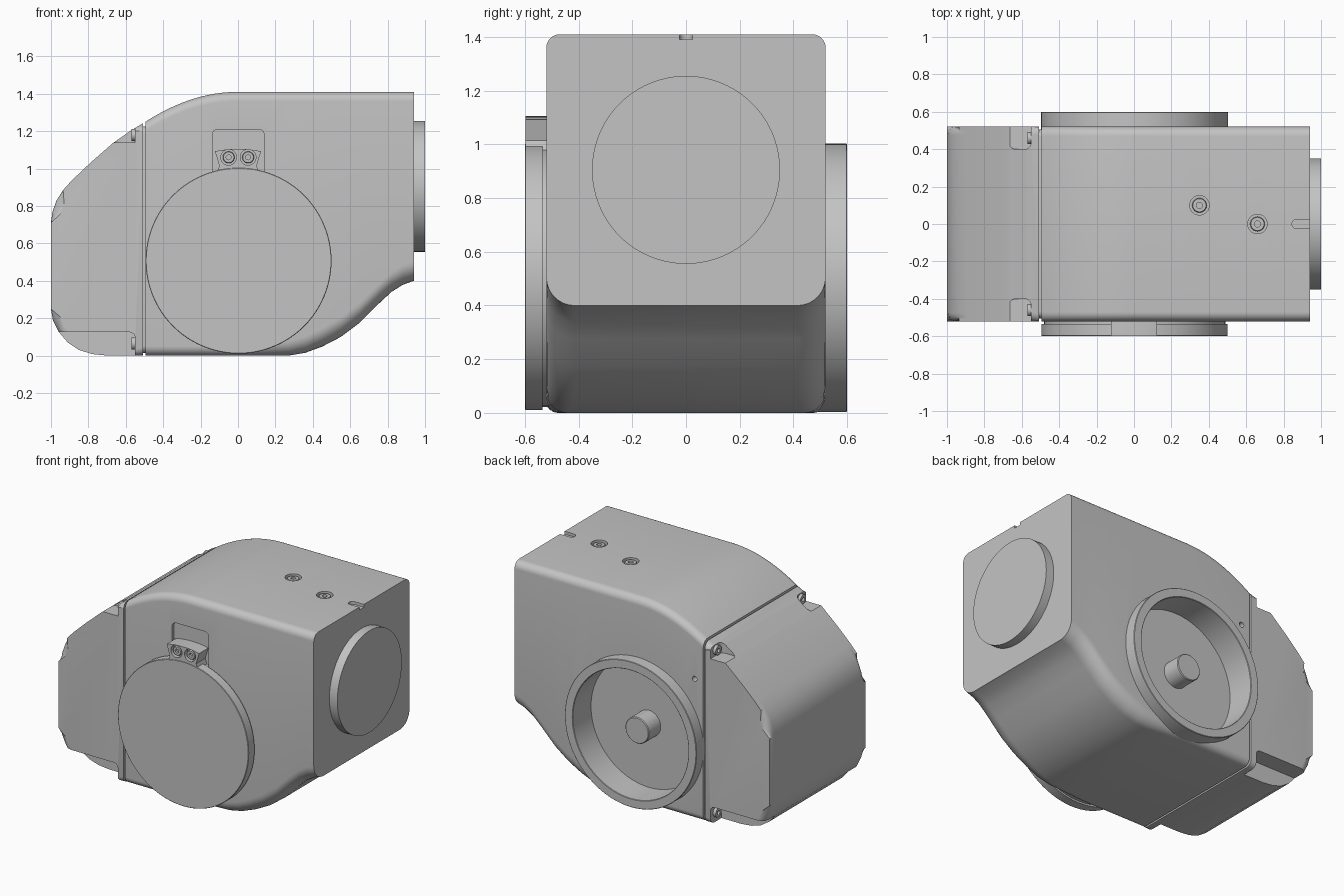
import bpy, bmesh, math
from mathutils import Vector, Matrix

if "Cube" in bpy.data.objects:
    bpy.data.objects.remove(bpy.data.objects["Cube"], do_unlink=True)

GREY = (0.55, 0.55, 0.55, 1)
mat = bpy.data.materials.new("cast grey")
mat.use_nodes = True
mat.diffuse_color = GREY
mat.node_tree.nodes["Principled BSDF"].inputs["Base Color"].default_value = GREY


def finish(name, bm):
    bmesh.ops.recalc_face_normals(bm, faces=bm.faces)
    mesh = bpy.data.meshes.new(name)
    bm.to_mesh(mesh)
    bm.free()
    mesh.materials.append(mat)
    ob = bpy.data.objects.new(name, mesh)
    bpy.context.collection.objects.link(ob)
    return ob


def loft(bm, rings, closed_ends=True):
    rows = [[bm.verts.new(p) for p in ring] for ring in rings]
    n = len(rows[0])
    for a, b in zip(rows, rows[1:]):
        for i in range(n):
            j = (i + 1) % n
            bm.faces.new((a[i], a[j], b[j], b[i]))
    if closed_ends:
        bm.faces.new(rows[0])
        bm.faces.new(rows[-1])


def prism(name, pts, y0, y1, rim=0, keep_x=None):
    """Extrude an XZ outline along y; round its rims except along x = keep_x."""
    bm = bmesh.new()
    loft(bm, [[(x, y, z) for x, z in pts] for y in (y0, y1)])
    if rim:
        edges = []
        for e in bm.edges:
            a, b = (v.co for v in e.verts)
            on_seam = keep_x is not None and max(abs(a.x - keep_x), abs(b.x - keep_x)) < 1e-4
            if abs(a.y - b.y) < 1e-5 and not on_seam:
                edges.append(e)
        bmesh.ops.bevel(bm, geom=edges, offset=rim, segments=6, profile=0.5, affect='EDGES')
    return finish(name, bm)


def lathe(name, profile, loc, axis, seg=32):
    """Spin (radius, height) points about an axis through loc."""
    bm = bmesh.new()
    turn = Vector(axis).to_track_quat('Z', 'Y').to_matrix()
    rings = []
    for r, h in profile:
        rings.append([turn @ Vector((r * math.cos(k * math.tau / seg),
                                     r * math.sin(k * math.tau / seg), h)) + Vector(loc)
                      for k in range(seg)])
    loft(bm, rings)
    return finish(name, bm)


def rounded_box(name, lo, hi, radius, axis):
    """Box whose edges parallel to the given axis are rounded."""
    bm = bmesh.new()
    lo, hi = Vector(lo), Vector(hi)
    bmesh.ops.create_cube(bm, size=1, matrix=Matrix.Translation((lo + hi) / 2)
                          @ Matrix.Diagonal((*(hi - lo), 1)))
    if radius:
        edges = [e for e in bm.edges
                 if abs((e.verts[0].co - e.verts[1].co)[axis]) > 1e-5]
        bmesh.ops.bevel(bm, geom=edges, offset=radius, segments=6, profile=0.5, affect='EDGES')
    return finish(name, bm)


def cut(target, cutter):
    cutter.hide_render = True
    mod = target.modifiers.new("cut", 'BOOLEAN')
    mod.operation, mod.solver, mod.object = 'DIFFERENCE', 'EXACT', cutter
    bpy.context.view_layer.objects.active = target
    bpy.ops.object.modifier_apply(modifier=mod.name)
    bpy.data.objects.remove(cutter, do_unlink=True)


def screw(name, target, loc, axis, r):
    """Countersunk socket screw set in a round hole."""
    d = 0.03
    cut(target, lathe("hole", [(r, -d), (r, d)], loc, axis))
    k = 0.75 * r
    lathe(name, [(k, -d - 0.005), (k, -0.012), (0.9 * k, -0.006), (0.42 * k, -0.006),
                 (0.42 * k, -0.022), (0.001, -0.022)], loc, axis, 24)


W = 0.52          # half width of the housing
SEAM = -0.495     # where the end cap meets the housing

# Main housing: rounded sections lofted along x
belly = [(SEAM, 0), (0.27, 0), (0.36, 0.015), (0.45, 0.048), (0.55, 0.1), (0.65, 0.175),
         (0.75, 0.275), (0.82, 0.34), (0.88, 0.378), (0.94, 0.4)]


def bottom(x):
    for (x0, z0), (x1, z1) in zip(belly, belly[1:]):
        if x <= x1:
            return z0 + (z1 - z0) * (x - x0) / (x1 - x0)
    return belly[-1][1]


def section(x):
    zt = 1.41 - 0.16 * (min(x, 0) / SEAM) ** 2
    zb = bottom(x)
    rb = 0.05 + 0.055 * min(max(x / 0.5, 0), 1)
    pts = []
    corners = [(1, zt, -1, 0.05), (-1, zt, -1, 0.05), (-1, zb, 1, rb), (1, zb, 1, rb)]
    for q, (side, z, inward, r) in enumerate(corners):
        for k in range(9):
            a = (q + k / 8) * math.pi / 2
            pts.append((x, side * (W - r) + r * math.cos(a), z + inward * r + r * math.sin(a)))
    return pts


stations = sorted({round(SEAM * k / 12, 4) for k in range(13)} | {p[0] for p in belly} | {0.135})
bm = bmesh.new()
loft(bm, [section(x) for x in stations])
housing = finish("housing", bm)

# Recesses in the housing: latch pocket, top slot, bearing well, small pin hole
cut(housing, rounded_box("pocket", (-0.137, -0.7, 0.85), (0.14, -0.498, 1.21), 0.03, 1))
cut(housing, rounded_box("slot", (0.845, -0.025, 1.39), (1.05, 0.025, 1.5), 0.0245, 2))
cut(housing, lathe("well", [(0.47, -0.125), (0.47, 0.2)], (0, W, 0.505), (0, 1, 0), 96))
cut(housing, lathe("pin_hole", [(0.018, -0.04), (0.018, 0.04)], (-0.43, W, 0.97), (0, 1, 0), 20))
for i, (x, y) in enumerate([(0.35, 0.1), (0.66, 0)]):
    screw(f"top_screw_{i + 1}", housing, (x, y, 1.41), (0, 0, 1), 0.052)

# End cap with four corner pockets and their screws
CAP = SEAM - 0.012
outline = [(CAP, 1.243), (-0.57, 1.205), (-0.67, 1.135), (-0.79, 1.03), (-0.89, 0.935),
           (-0.935, 0.885), (-0.97, 0.83), (-0.992, 0.77), (-1, 0.71), (-1, 0.25),
           (-0.99, 0.19), (-0.96, 0.128), (-0.91, 0.07), (-0.85, 0.03), (-0.78, 0.008),
           (-0.7, 0), (CAP, 0)]
end_cap = prism("end_cap", outline, -W, W, 0.045, CAP)
for side, label in ((1, "back"), (-1, "front")):
    ys = sorted((side * 0.4, side * 0.65))
    cut(end_cap, rounded_box("notch", (-0.668, ys[0], 1.14), (-0.55, ys[1], 1.4), 0.035, 2))
    cut(end_cap, rounded_box("notch", (-1.2, ys[0], -0.2), (-0.55, ys[1], 0.125), 0.03, 1))
    for z, level in ((1.18, "upper"), (0.065, "lower")):
        lathe(f"{level}_{label}_cap_screw",
              [(0.032, -0.02), (0.032, 0.02), (0.014, 0.02), (0.014, 0.005), (0.001, 0.005)],
              (-0.55, side * 0.46, z), (-1, 0, 0), 20)

# Recessed gasket filling the seam
rounded_box("seam_gasket", (-0.52, -W + 0.015, 0.015), (-0.48, W - 0.015, 1.225), 0.04, 0)

# Front cover disc on a slightly smaller neck
lathe("front_cover", [(0.485, -0.12), (0.485, 0.015), (0.497, 0.015), (0.497, 0.077),
                      (0.494, 0.08)], (0.003, -W, 0.507), (0, -1, 0), 96)

# Latch tab with two screws
tab_top = [(0.123 - 0.246 * k / 8, 0.505 + math.sqrt(0.36 - (0.123 - 0.246 * k / 8) ** 2))
           for k in range(9)]
tab = prism("latch_tab", tab_top + [(-0.1, 1.015), (-0.115, 0.97), (0.115, 0.97), (0.1, 1.015)],
            -0.598, -0.49)
for i, x in enumerate((-0.05, 0.054)):
    screw(f"latch_screw_{i + 1}", tab, (x, -0.598, 1.06), (0, -1, 0), 0.042)

# Back bearing ring with floor and centre hub
lathe("bearing_ring", [(0.001, -0.14), (0.5, -0.14), (0.5, 0.077), (0.497, 0.08), (0.443, 0.08),
                       (0.44, 0.077), (0.44, -0.12), (0.001, -0.12)],
      (0.002, W, 0.503), (0, 1, 0), 96)
lathe("bearing_hub", [(0.09, -0.13), (0.09, 0.005), (0.085, 0.01)],
      (0.002, W, 0.503), (0, 1, 0), 48)

# Round boss on the right end
lathe("end_boss", [(0.35, -0.02), (0.35, 0.06)], (0.94, 0, 0.905), (1, 0, 0), 96)

# Smooth the curved surfaces and keep hard edges
for ob in bpy.context.scene.objects:
    ob.select_set(ob.type == 'MESH')
bpy.context.view_layer.objects.active = housing
bpy.ops.object.shade_smooth_by_angle(angle=math.radians(30))
